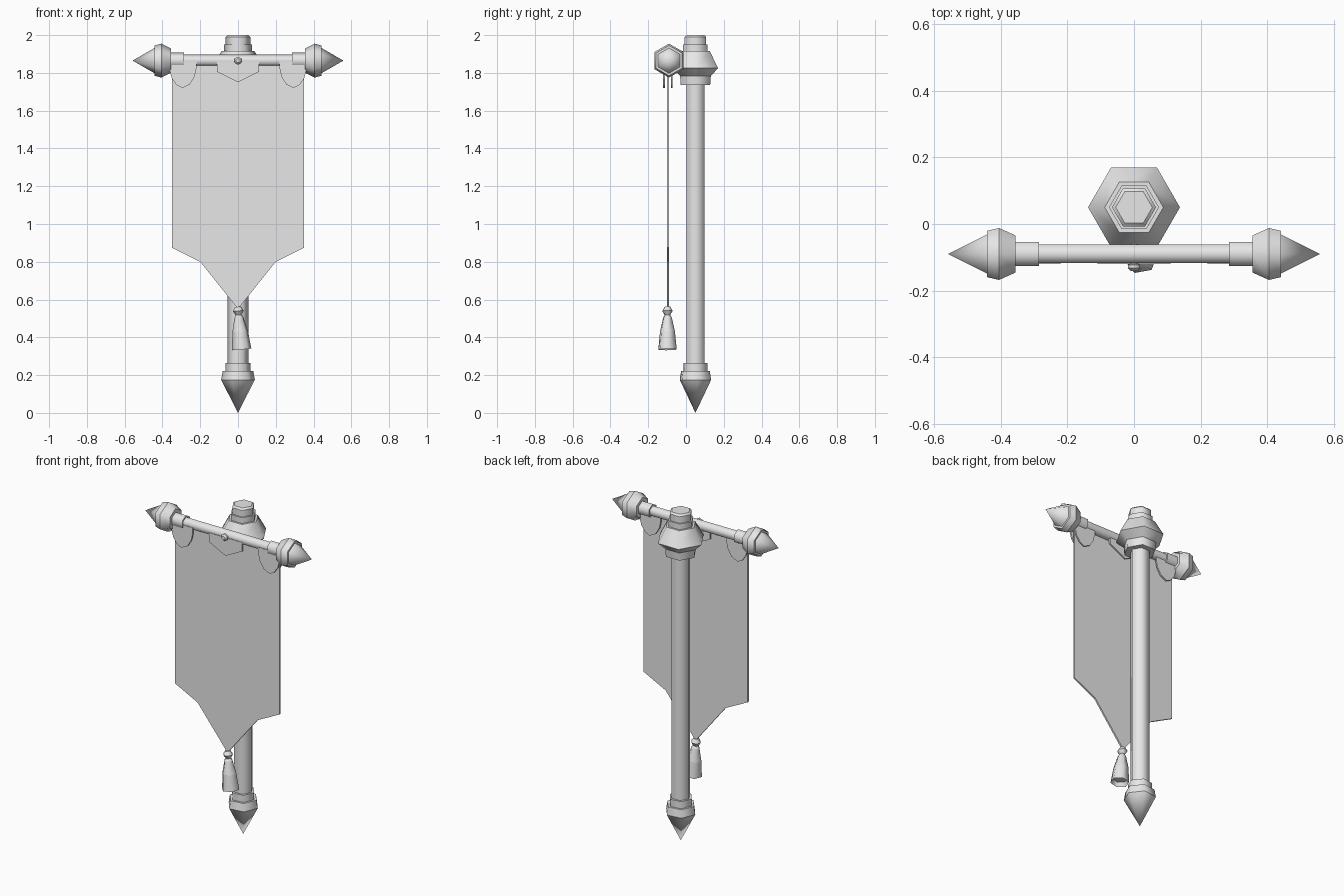
import bpy, bmesh, math
from mathutils import Matrix, Vector

if "Cube" in bpy.data.objects:
    bpy.data.objects.remove(bpy.data.objects["Cube"], do_unlink=True)

grey = bpy.data.materials.new("plain_grey")
grey.use_nodes = True
grey.diffuse_color = (0.8, 0.8, 0.8, 1)
grey.node_tree.nodes["Principled BSDF"].inputs["Base Color"].default_value = (0.8, 0.8, 0.8, 1)

BAR_Y, BAR_Z, POLE_Y = -0.09, 1.865, 0.05


def finish(bm, name, matrix=Matrix()):
    bmesh.ops.recalc_face_normals(bm, faces=bm.faces)
    mesh = bpy.data.meshes.new(name)
    bm.to_mesh(mesh)
    bm.free()
    mesh.transform(matrix)
    mesh.materials.append(grey)
    obj = bpy.data.objects.new(name, mesh)
    bpy.context.collection.objects.link(obj)
    return obj


def lathe(name, profile, matrix, turn=0.0, sides=6):
    """Six-sided turned part: smooth around the axis, sharp at every ring."""
    bm = bmesh.new()
    rings = []
    for r, z in profile:
        count = sides if r > 0 else 1
        angles = [turn + math.tau * i / sides for i in range(count)]
        rings.append([bm.verts.new((r * math.cos(a), r * math.sin(a), z)) for a in angles])
    for low, high in zip(rings, rings[1:]):
        for i in range(sides):
            j = (i + 1) % sides
            corners = [low[i % len(low)], low[j % len(low)],
                       high[j % len(high)], high[i % len(high)]]
            bm.faces.new(list(dict.fromkeys(corners))).smooth = True
    for ring in rings:
        if len(ring) > 1:
            for i in range(sides):
                edge = bm.edges.get((ring[i], ring[i - 1]))
                edge.smooth = False
    for ring in (rings[0], rings[-1]):
        if len(ring) > 1:
            bm.faces.new(ring)
    return finish(bm, name, matrix)


def plate(name, outline, y, thickness):
    """Flat cloth cut from an outline in x and z, extruded along y."""
    bm = bmesh.new()
    face = bm.faces.new([bm.verts.new((x, y - thickness / 2, z)) for x, z in outline])
    out = bmesh.ops.extrude_face_region(bm, geom=[face])
    moved = [v for v in out["geom"] if isinstance(v, bmesh.types.BMVert)]
    bmesh.ops.translate(bm, verts=moved, vec=Vector((0, thickness, 0)))
    return finish(bm, name)


# Pole with its foot spike and head
at_pole = Matrix.Translation((0, POLE_Y, 0))
lathe("pole", [(0.055, 0.2), (0.055, 1.78)], at_pole)
lathe("foot_spike", [(0, 0.0), (0.09, 0.175), (0.082, 0.222), (0.068, 0.222),
                     (0.068, 0.265), (0.05, 0.265)], at_pole, math.radians(7.5))
lathe("pole_head", [(0.05, 1.735), (0.09, 1.735), (0.094, 1.783), (0.138, 1.825),
                    (0.088, 1.915), (0.075, 1.915), (0.075, 1.95), (0.066, 1.95),
                    (0.066, 1.99), (0.055, 2.0)], at_pole)

# Crossbar, with a sleeve and a spiked knob at each end
for side, label in ((1, "left"), (-1, "right")):
    along_x = (Matrix.Translation((0, BAR_Y, BAR_Z))
               @ Matrix.Rotation(side * math.pi / 2, 4, "Y"))
    if side == 1:
        lathe("crossbar", [(0.032, -0.3), (0.032, 0.3)], along_x)
    lathe(label + "_bar_sleeve", [(0.042, 0.285), (0.042, 0.37)], along_x)
    lathe(label + "_bar_knob", [(0.064, 0.355), (0.09, 0.405), (0.08, 0.442),
                                (0.067, 0.442), (0, 0.558)], along_x)

# Peg through the crossbar
facing_front = Matrix.Translation((0, BAR_Y, BAR_Z)) @ Matrix.Rotation(math.pi / 2, 4, "X")
lathe("bar_peg", [(0.013, -0.03), (0.013, 0.03), (0.021, 0.033), (0.021, 0.042),
                  (0.012, 0.051)], facing_front, math.pi / 6)

# Cloth with a pointed lower end
half = [(0.35, 1.85), (0.35, 0.875), (0.2, 0.8)]
plate("banner_cloth", half + [(0, 0.55)] + [(-x, z) for x, z in reversed(half)],
      BAR_Y - 0.006, 0.01)

# Hanging flaps on both faces of the cloth
centre_flap = [(-0.11, 1.86), (-0.11, 1.805), (0, 1.75), (0.11, 1.805), (0.11, 1.86)]
side_flap = [(0.36, 1.86), (0.362, 1.815), (0.35, 1.77), (0.325, 1.735), (0.295, 1.72),
             (0.255, 1.74), (0.23, 1.78), (0.22, 1.825), (0.22, 1.86)]
for offset, face in ((-0.026, "front"), (0.014, "back")):
    y = BAR_Y + offset
    plate(face + "_centre_flap", centre_flap, y, 0.009)
    plate(face + "_left_flap", side_flap, y, 0.009)
    plate(face + "_right_flap", [(-x, z) for x, z in side_flap], y, 0.009)

# Tassel, slightly tilted, with a hollow underside
tilt = Matrix.Translation((0, BAR_Y - 0.008, 0.56)) @ Matrix.Rotation(math.radians(-5), 4, "Y")
lathe("tassel", [(0.04, -0.2), (0.052, -0.225), (0.042, -0.13), (0.024, -0.055),
                 (0.016, -0.042), (0.029, -0.02), (0.016, 0.002)], tilt, math.radians(10))
